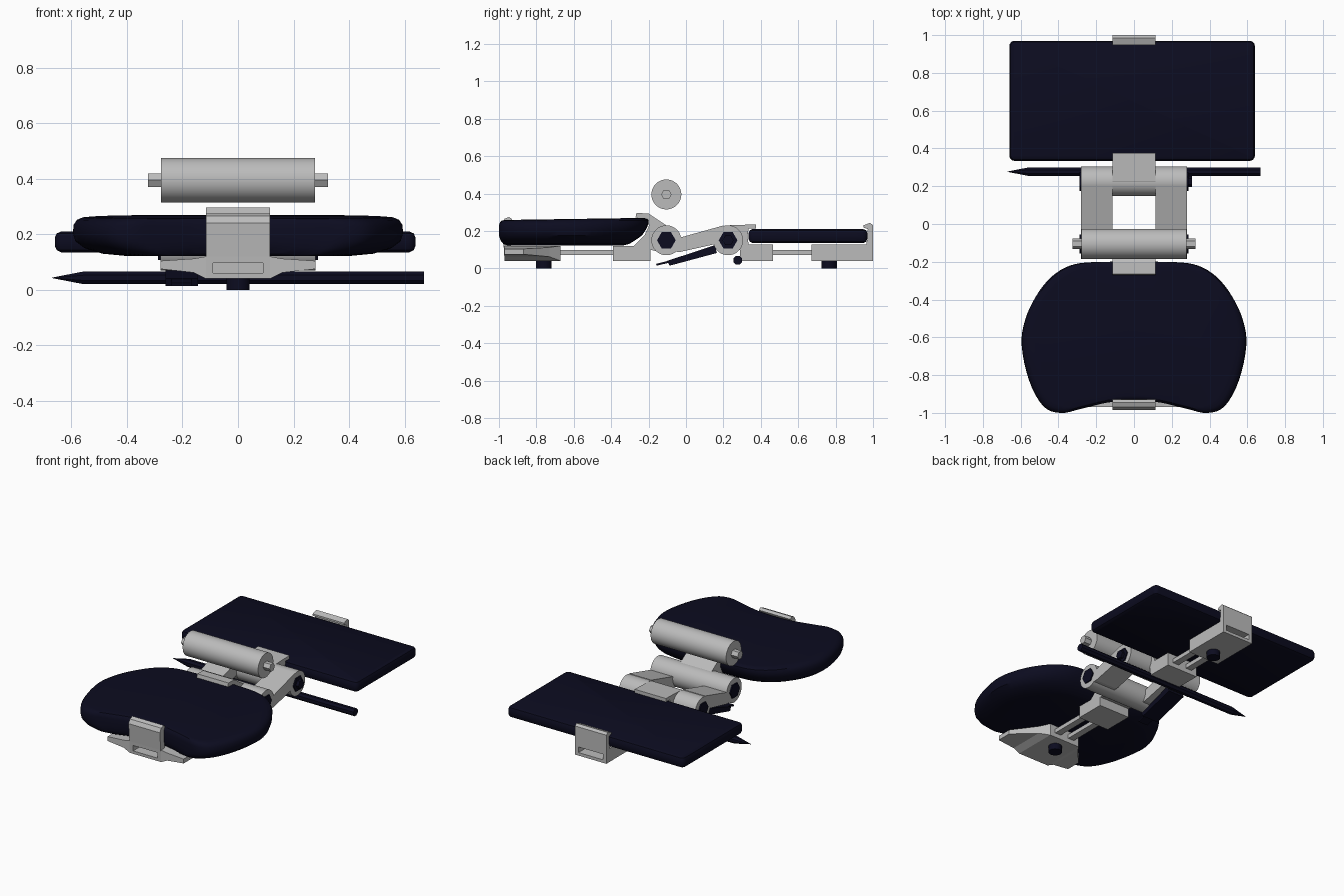
import bpy, bmesh, math
from mathutils import Vector

if "Cube" in bpy.data.objects:
    bpy.data.objects.remove(bpy.data.objects["Cube"])


def material(name, rgb):
    m = bpy.data.materials.new(name)
    m.diffuse_color = (*rgb, 1)
    m.use_nodes = True
    m.node_tree.nodes["Principled BSDF"].inputs["Base Color"].default_value = m.diffuse_color
    return m


GREY = material("light grey", (0.5, 0.5, 0.5))
NAVY = material("dark navy", (0.0035, 0.0035, 0.014))


def make(name, bm, mat, smooth=False):
    bmesh.ops.recalc_face_normals(bm, faces=bm.faces)
    me = bpy.data.meshes.new(name)
    bm.to_mesh(me)
    bm.free()
    ob = bpy.data.objects.new(name, me)
    bpy.context.collection.objects.link(ob)
    me.materials.append(mat)
    bpy.ops.object.select_all(action='DESELECT')
    ob.select_set(True)
    bpy.context.view_layer.objects.active = ob
    if smooth:
        bpy.ops.object.shade_smooth_by_angle(angle=math.radians(35))
    return ob


def loft(name, rings, mat, smooth=False):
    """Skin equal-length rings and cap both ends."""
    bm = bmesh.new()
    vs = [[bm.verts.new(p) for p in r] for r in rings]
    n = len(rings[0])
    for a, b in zip(vs, vs[1:]):
        for i in range(n):
            j = (i + 1) % n
            bm.faces.new((a[i], a[j], b[j], b[i]))
    bm.faces.new(vs[0])
    bm.faces.new(vs[-1])
    return make(name, bm, mat, smooth)


def side_profile(name, pts, x0, x1, mat=GREY):
    """Extrude a (y, z) outline across x."""
    return loft(name, [[(x, y, z) for y, z in pts] for x in (x0, x1)], mat)


def box(name, x0, x1, y0, y1, z0, z1, mat=GREY):
    return side_profile(name, [(y0, z0), (y1, z0), (y1, z1), (y0, z1)], x0, x1, mat)


def lathe(name, axis, centre, stations, n, mat, smooth=True):
    """Circles of (position, radius) along the x or z axis."""
    rings = []
    for p, r in stations:
        ring = []
        for i in range(n):
            t = 2 * math.pi * (i + 0.5) / n
            c, s = r * math.cos(t), r * math.sin(t)
            ring.append((p, centre[0] + s, centre[1] + c) if axis == 'x'
                        else (centre[0] + c, centre[1] + s, p))
        rings.append(ring)
    return loft(name, rings, mat, smooth)


def cut(ob, cutter):
    mod = ob.modifiers.new("slot", 'BOOLEAN')
    mod.operation = 'DIFFERENCE'
    mod.solver = 'EXACT'
    mod.object = cutter
    bpy.context.view_layer.objects.active = ob
    bpy.ops.object.modifier_apply(modifier=mod.name)
    bpy.data.objects.remove(cutter)


W = 0.115      # half width of the brackets
A = 0.28       # half width of the hinges
H1, H2 = (-0.105, 0.15), (0.225, 0.15)

# Contoured front pad: smooth outline lofted through stacked levels
half = [(0, -0.935), (0.14, -0.945), (0.29, -0.98), (0.39, -1.0), (0.48, -0.965),
        (0.555, -0.83), (0.595, -0.64), (0.575, -0.5), (0.52, -0.38), (0.44, -0.28),
        (0.34, -0.22), (0.22, -0.202), (0, -0.2)]
ctrl = [Vector(p) for p in half + [(-x, y) for x, y in half[-2:0:-1]]]
outline = []
for i in range(len(ctrl)):
    a, b, c, d = (ctrl[(i + k) % len(ctrl)] for k in (-1, 0, 1, 2))
    for t in (0, 0.25, 0.5, 0.75):
        outline.append(0.5 * (2 * b + (c - a) * t + (2 * a - 5 * b + 4 * c - d) * t * t
                              + (3 * b - a - 3 * c + d) * t ** 3))
rings = []
# level: height, width scale, front scale, rear scale
for z, sx, sf, sr in [(0.122, 0.68, 0.88, 0.66), (0.13, 0.82, 0.94, 0.74),
                      (0.15, 0.93, 0.98, 0.82), (0.175, 0.985, 1, 0.91),
                      (0.205, 1, 1, 0.97), (0.235, 0.995, 1, 1), (0.252, 0.975, 0.985, 0.995),
                      (0.261, 0.94, 0.96, 0.97), (0.264, 0.88, 0.92, 0.93)]:
    ring = []
    for p in outline:
        dy = p.y + 0.6
        y = -0.6 + dy * (sf if dy < 0 else sr)
        ring.append((p.x * sx, y, z + (0.014 * dy if z > 0.2 else 0)))
    rings.append(ring)
loft("contoured_pad", rings, NAVY, True)

# Flat rear tablet with rounded corners and rim
rings = []
for z, d in [(0.135, 0.022), (0.143, 0.007), (0.158, 0), (0.188, 0), (0.203, 0.007), (0.21, 0.022)]:
    ring = []
    for k, (sx, sy) in enumerate([(1, 1), (-1, 1), (-1, -1), (1, -1)]):
        for s in range(5):
            t = math.pi / 2 * (k + s / 4)
            r = 0.028 - d
            ring.append((-0.01 + sx * 0.622 + r * math.cos(t),
                         0.652 + sy * 0.29 + r * math.sin(t), z))
    rings.append(ring)
loft("tablet", rings, NAVY, True)

# End clamps with upright lips and slots
front_clamp = side_profile("front_clamp", [
    (-0.97, 0.04), (-0.67, 0.04), (-0.67, 0.12), (-0.935, 0.12), (-0.94, 0.24), (-0.93, 0.262),
    (-0.945, 0.275), (-0.97, 0.265), (-0.985, 0.24), (-0.975, 0.12)], -W, W)
cut(front_clamp, box("slot_cutter", -0.09, 0.09, -1.1, -0.78, 0.06, 0.097))
rear_clamp = side_profile("rear_clamp", [
    (1.0, 0.04), (0.67, 0.04), (0.67, 0.128), (0.965, 0.128), (0.972, 0.21), (0.948, 0.218),
    (0.948, 0.23), (0.985, 0.243), (1.0, 0.23)], -W, W)
cut(rear_clamp, box("slot_cutter", -0.09, 0.09, 0.8, 1.1, 0.06, 0.097))

# Flared side wings of the front clamp
for s, label in ((-1, "left"), (1, "right")):
    loft(label + "_wing", [
        [(s * W, -0.97, 0.04), (s * W, -0.67, 0.04), (s * W, -0.67, 0.12), (s * W, -0.97, 0.12)],
        [(s * 0.16, -0.97, 0.062), (s * 0.16, -0.73, 0.062), (s * 0.16, -0.73, 0.112),
         (s * 0.16, -0.97, 0.112)],
        [(s * A, -0.97, 0.075), (s * A, -0.87, 0.075), (s * A, -0.87, 0.104),
         (s * A, -0.97, 0.104)]], GREY)
    # Slide rails
    x0, x1 = sorted((s * 0.03, s * 0.075))
    box(label + "_front_rail", x0, x1, -0.72, -0.36, 0.07, 0.097)
    box(label + "_rear_rail", x0, x1, 0.43, 0.72, 0.07, 0.097)

# Hooked inner brackets
side_profile("front_hook", [
    (-0.39, 0.04), (-0.19, 0.04), (-0.19, 0.1), (-0.105, 0.075), (-0.06, 0.2), (-0.2, 0.293),
    (-0.265, 0.296), (-0.27, 0.272), (-0.21, 0.262), (-0.197, 0.23), (-0.22, 0.18),
    (-0.28, 0.12), (-0.39, 0.12)], -W, W)
side_profile("rear_hook", [
    (0.225, 0.072), (0.29, 0.1), (0.29, 0.04), (0.465, 0.04), (0.465, 0.128), (0.335, 0.128),
    (0.328, 0.17), (0.335, 0.212), (0.375, 0.212), (0.375, 0.235), (0.225, 0.23),
    (0.165, 0.19)], -W, W)

# Hinge barrels and hex bolts
for label, h in (("front", H1), ("rear", H2)):
    if label == "front":
        lathe("front_hinge", 'x', h, [(-A, 0.08), (A, 0.08)], 48, GREY)
    else:
        lathe("rear_hinge_knuckle", 'x', h, [(-W, 0.078), (W, 0.078)], 48, GREY)
    lathe(label + "_hinge_bolt", 'x', h, [(-0.288, 0.05), (0.288, 0.05)], 6, NAVY, False)
lathe("rear_bolt_head", 'x', H2, [(0.28, 0.03), (0.308, 0.03)], 6, NAVY, False)

# Link arms joining the two hinges
for s, label in ((-1, "left"), (1, "right")):
    x0, x1 = sorted((s * W, s * A))
    side_profile(label + "_link_arm", [(-0.09, 0.09), (-0.03, 0.088), (0.18, 0.135), (0.225, 0.15),
                                       (0.2, 0.229), (-0.03, 0.165), (-0.09, 0.16)], x0, x1)
    lathe(label + "_link_end", 'x', H2, [(x0, 0.08), (x1, 0.08)], 48, GREY)

# Roller above the front hinge with hex end pins
R = (-0.105, 0.395)
lathe("roller", 'x', R, [(-0.277, 0.08), (0.277, 0.08)], 48, GREY)
lathe("roller_pin", 'x', R, [(-0.325, 0.028), (0.325, 0.028)], 6, GREY, False)

# Stylus lying across under the rear hinge
lathe("stylus", 'x', (0.277, 0.043), [(-0.67, 0.001), (-0.555, 0.025), (0.67, 0.025)], 8, NAVY, False)

# Slim stick with a thin plug under the left arm
side_profile("stick_body", [(-0.1, 0.04), (-0.088, 0.014), (0.165, 0.082), (0.155, 0.124)],
             -0.262, -0.145, NAVY)
side_profile("stick_plug", [(-0.158, 0.014), (-0.09, 0.03), (-0.092, 0.041), (-0.16, 0.024)],
             -0.24, -0.168, NAVY)

# Tightening knobs below the end clamps
for label, y in (("front", -0.76), ("rear", 0.765)):
    lathe(label + "_knob", 'z', (0, y), [(0, 0.042), (0.045, 0.042)], 20, NAVY)
